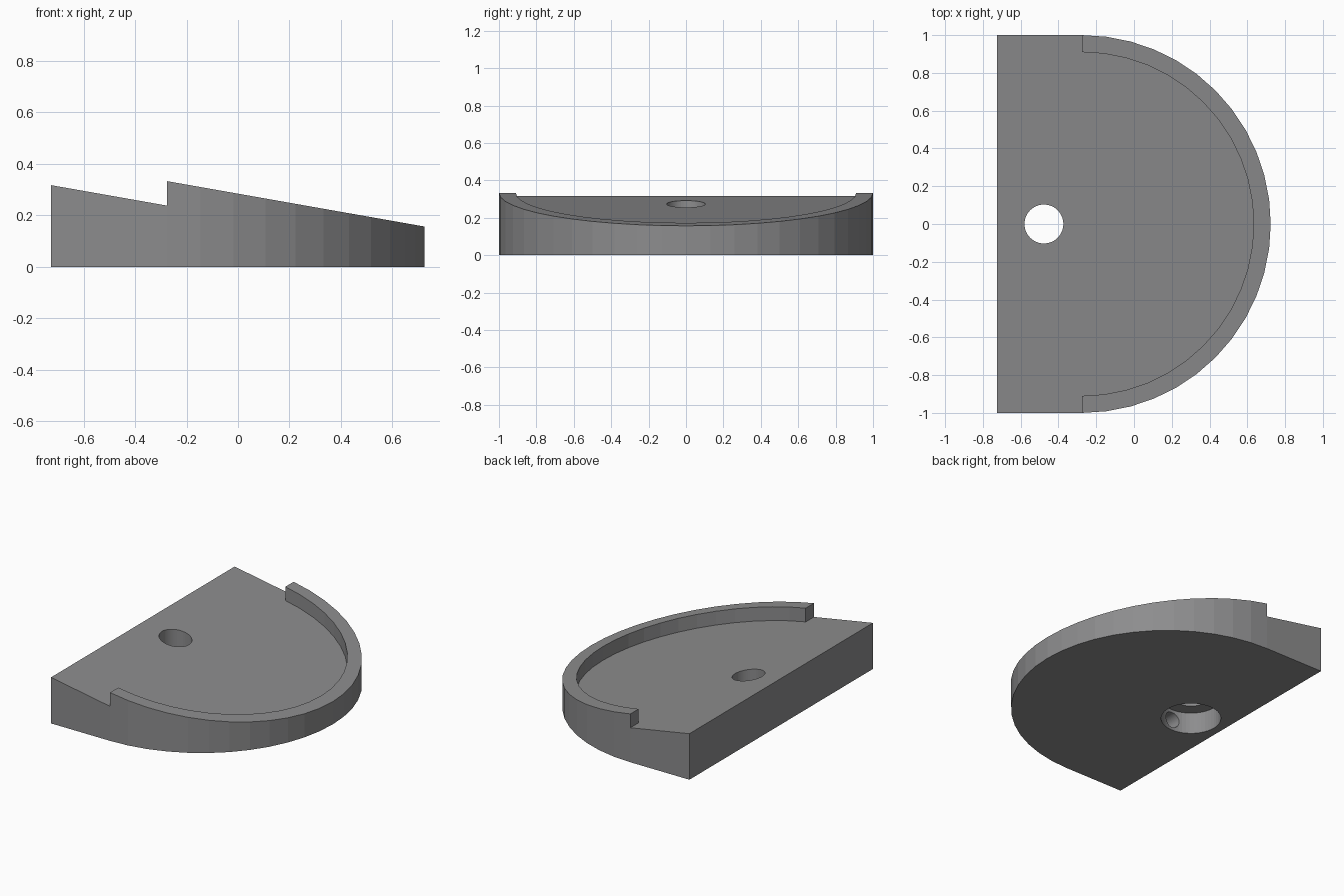
import bpy, bmesh, math
from mathutils import Matrix

if "Cube" in bpy.data.objects:
    bpy.data.objects.remove(bpy.data.objects["Cube"])

CX = -0.276          # centre of the half-round end
BACK = -0.726        # straight edge
SLOPE = math.tan(math.radians(10))
RIM = 0.095          # rim height above the sloping seat
HOLE_X = -0.477

# Dark grey finish
grey = bpy.data.materials.new("dark_grey")
grey.diffuse_color = (0.265, 0.265, 0.27, 1)
grey.use_nodes = True
grey.node_tree.nodes["Principled BSDF"].inputs["Base Color"].default_value = grey.diffuse_color


def seat_z(x):
    return 0.238 - SLOPE * (x - CX)


def half_round(radius, n=24):
    return [(CX + radius * math.sin(math.pi * i / n),
             -radius * math.cos(math.pi * i / n)) for i in range(n + 1)]


def add_mesh(name, bm):
    bmesh.ops.recalc_face_normals(bm, faces=bm.faces)
    me = bpy.data.meshes.new(name)
    bm.to_mesh(me)
    bm.free()
    me.materials.append(grey)
    ob = bpy.data.objects.new(name, me)
    bpy.context.collection.objects.link(ob)
    return ob


def prism(name, outline, low, high):
    bm = bmesh.new()
    a = [bm.verts.new((x, y, low(x))) for x, y in outline]
    b = [bm.verts.new((x, y, high(x))) for x, y in outline]
    bm.faces.new(a)
    bm.faces.new(b)
    for i in range(len(a)):
        j = (i + 1) % len(a)
        bm.faces.new((a[i], a[j], b[j], b[i]))
    return add_mesh(name, bm)


def cylinder(name, radius, depth, centre, along_y=False):
    bm = bmesh.new()
    rot = Matrix.Rotation(math.pi / 2, 4, 'X') if along_y else Matrix()
    bmesh.ops.create_cone(bm, cap_ends=True, segments=48, radius1=radius, radius2=radius,
                          depth=depth, matrix=Matrix.Translation(centre) @ rot)
    return add_mesh(name, bm)


def cut(body, cutter):
    cutter.hide_render = True
    mod = body.modifiers.new(cutter.name, 'BOOLEAN')
    mod.operation = 'DIFFERENCE'
    mod.solver = 'EXACT'
    mod.object = cutter
    bpy.context.view_layer.objects.active = body
    bpy.ops.object.modifier_apply(modifier=mod.name)
    bpy.data.objects.remove(cutter)


# Wedge body at full rim height
base = prism("wedge_base", half_round(1.0) + [(BACK, 1), (BACK, -1)],
             lambda x: 0.0, lambda x: seat_z(x) + RIM)

# Sloping seat inside the rim, open towards the straight edge
cut(base, prism("seat_cutter",
                half_round(0.91) + [(CX, 1.1), (-0.9, 1.1), (-0.9, -1.1), (CX, -1.1)],
                seat_z, lambda x: 0.7))

# Through hole, wider bore from below, and cross holes in the bore wall
cut(base, cylinder("through_hole_cutter", 0.103, 1.0, (HOLE_X, 0, 0.2)))
cut(base, cylinder("bore_cutter", 0.192, 0.3, (HOLE_X, 0, 0.0)))
cut(base, cylinder("cross_hole_cutter", 0.055, 0.58, (HOLE_X, 0, 0.075), True))
